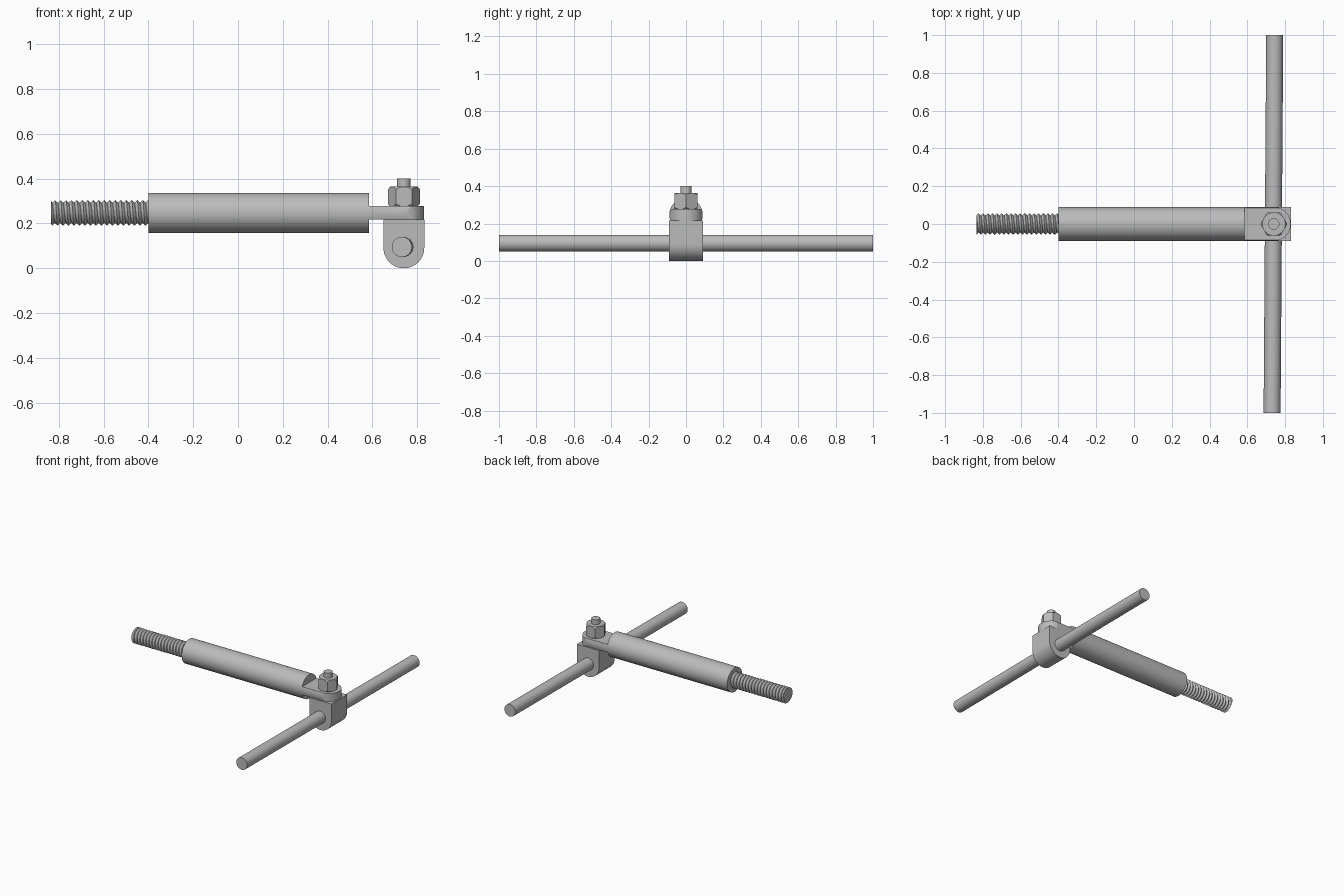
import bpy
import bmesh
from math import sin, cos, pi, atan2
from mathutils import Vector, Matrix

old = bpy.data.objects.get("Cube")
if old:
    bpy.data.objects.remove(old, do_unlink=True)

steel = bpy.data.materials.new("steel grey")
steel.use_nodes = True
GREY = (0.5, 0.5, 0.5, 1)
steel.diffuse_color = GREY
steel.node_tree.nodes["Principled BSDF"].inputs["Base Color"].default_value = GREY

AXIS_Z = 0.247   # height of the main bar axis
BAR_R = 0.089
HEAD_X = 0.74    # centre of the pivot bolt


def finish(bm, name, smooth=True):
    bmesh.ops.recalc_face_normals(bm, faces=bm.faces)
    mesh = bpy.data.meshes.new(name)
    bm.to_mesh(mesh)
    bm.free()
    mesh.materials.append(steel)
    obj = bpy.data.objects.new(name, mesh)
    bpy.context.collection.objects.link(obj)
    if smooth:
        shade(obj)
    return obj


def select(obj):
    bpy.ops.object.select_all(action='DESELECT')
    obj.select_set(True)
    bpy.context.view_layer.objects.active = obj


def shade(obj):
    select(obj)
    bpy.ops.object.shade_smooth_by_angle(angle=pi / 6)


def cylinder(name, start, end, radius, sides=48):
    start, end = Vector(start), Vector(end)
    axis = end - start
    turn = axis.to_track_quat('Z', 'Y').to_matrix().to_4x4()
    bm = bmesh.new()
    bmesh.ops.create_cone(bm, cap_ends=True, segments=sides, radius1=radius,
                          radius2=radius, depth=axis.length,
                          matrix=Matrix.Translation((start + end) / 2) @ turn)
    return finish(bm, name)


def prism(name, outline, offset):
    """Extrude a closed outline of 3D points along offset."""
    bm = bmesh.new()
    face = bm.faces.new([bm.verts.new(p) for p in outline])
    top = bmesh.ops.extrude_face_region(bm, geom=[face])["geom"]
    bmesh.ops.translate(bm, vec=offset,
                        verts=[v for v in top if isinstance(v, bmesh.types.BMVert)])
    return finish(bm, name)


def lathe(name, profile, x, sides=48):
    bm = bmesh.new()
    verts = [bm.verts.new((x + r, 0, z)) for r, z in profile]
    edges = [bm.edges.new(pair) for pair in zip(verts, verts[1:])]
    bmesh.ops.spin(bm, geom=verts + edges, cent=(x, 0, 0), axis=(0, 0, 1),
                   angle=2 * pi, steps=sides, use_merge=True)
    bmesh.ops.remove_doubles(bm, verts=bm.verts, dist=1e-5)
    return finish(bm, name)


def intersect(obj, cutter):
    cutter.hide_render = True
    mod = obj.modifiers.new("shape", 'BOOLEAN')
    mod.operation, mod.solver, mod.object = 'INTERSECT', 'EXACT', cutter
    select(obj)
    bpy.ops.object.modifier_apply(modifier=mod.name)
    bpy.data.objects.remove(cutter, do_unlink=True)
    shade(obj)


def thread(name, x0, x1, root, crest, turns, sides=32):
    """Helical V thread, trimmed flat at both ends."""
    bm = bmesh.new()
    pitch = (x1 - x0) / turns
    rows = []
    for i in range(-2, 2 * turns + 1):
        row = []
        for j in range(sides + 1):
            a = 2 * pi * j / sides
            r = crest if i % 2 else root
            x = x0 + (i / 2 + j / sides) * pitch
            row.append(bm.verts.new((min(max(x, x0), x1), r * cos(a),
                                     AXIS_Z + r * sin(a))))
        rows.append(row)
    for low, high in zip(rows, rows[1:]):
        for j in range(sides):
            bm.faces.new((low[j], low[j + 1], high[j + 1], high[j]))
    bmesh.ops.remove_doubles(bm, verts=bm.verts, dist=1e-5)
    return finish(bm, name)


# Main bar with its threaded end
cylinder("main_bar", (-0.4, 0, AXIS_Z), (0.585, 0, AXIS_Z), BAR_R, 64)
thread("threaded_end", -0.835, -0.395, 0.045, 0.057, 18)
cylinder("thread_core", (-0.835, 0, AXIS_Z), (-0.39, 0, AXIS_Z), 0.0455, 32)

# Flat tongue with a rounded tip, milled from the bar
tip = [(HEAD_X + 0.09 * sin(a), -0.09 * cos(a), 0.217)
       for a in (pi * i / 32 for i in range(33))]
tongue = prism("tongue", [(0.57, 0.09, 0.217), (0.57, -0.09, 0.217)] + tip,
               (0, 0, 0.06))
intersect(tongue, cylinder("bar_cutter", (0.5, 0, AXIS_Z), (0.9, 0, AXIS_Z), BAR_R, 64))

# Pivot block with a rounded underside
arc = [(HEAD_X - 0.091 * cos(a), -0.091, 0.091 - 0.091 * sin(a))
       for a in (pi * i / 32 for i in range(33))]
prism("pivot_block", arc + [(HEAD_X + 0.091, -0.091, 0.217),
                            (HEAD_X - 0.091, -0.091, 0.217)], (0, 0.182, 0))

# Hexagonal nut with chamfered corners, and its bolt
hexagon = [(HEAD_X + 0.071 * cos(pi * i / 3), 0.071 * sin(pi * i / 3), 0.276)
           for i in range(6)]
nut = prism("nut", hexagon, (0, 0, 0.088))
intersect(nut, lathe("nut_cutter", [(0, 0.27), (0.056, 0.27), (0.073, 0.289),
                                    (0.073, 0.35), (0.056, 0.37), (0, 0.37)], HEAD_X))
cylinder("pivot_bolt", (HEAD_X, 0, 0.18), (HEAD_X, 0, 0.4), 0.03, 32)

# Cross handle, turned slightly off square
cylinder("cross_handle", (0.731, -1, 0.095), (0.745, 1, 0.095), 0.045, 32)
